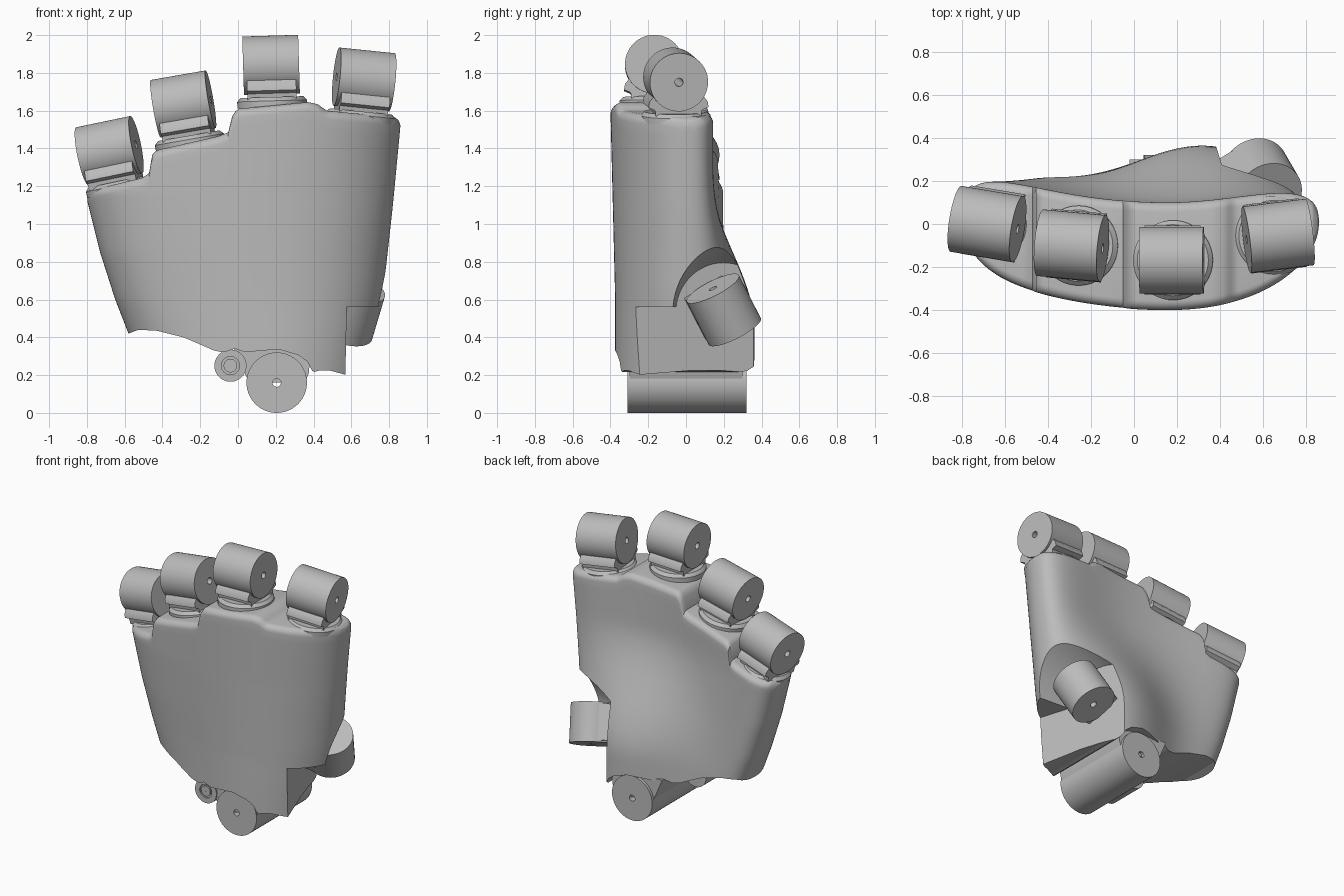
import bpy, bmesh, math
from mathutils import Vector, Matrix

cube = bpy.data.objects.get("Cube")
if cube:
    bpy.data.objects.remove(cube)

grey = bpy.data.materials.new("plain_grey")
grey.use_nodes = True
grey.diffuse_color = (0.5, 0.5, 0.5, 1)
grey.node_tree.nodes["Principled BSDF"].inputs["Base Color"].default_value = (0.5, 0.5, 0.5, 1)


def finish(name, bm, matrix=Matrix(), angle=35):
    bmesh.ops.remove_doubles(bm, verts=bm.verts, dist=0.0005)
    bmesh.ops.recalc_face_normals(bm, faces=bm.faces)
    mesh = bpy.data.meshes.new(name)
    bm.to_mesh(mesh)
    bm.free()
    mesh.materials.append(grey)
    obj = bpy.data.objects.new(name, mesh)
    bpy.context.collection.objects.link(obj)
    obj.matrix_world = matrix
    smooth(obj, angle)
    return obj


def smooth(obj, angle):
    bpy.ops.object.select_all(action='DESELECT')
    obj.select_set(True)
    bpy.context.view_layer.objects.active = obj
    bpy.ops.object.shade_smooth_by_angle(angle=math.radians(angle))


def frame(center, axis, side=(0, 1, 0)):
    # local X along the axis, local Y as close to the side direction as possible
    x = Vector(axis).normalized()
    z = x.cross(Vector(side)).normalized()
    m = Matrix((x, z.cross(x), z)).transposed().to_4x4()
    m.translation = center
    return m


def lathe(name, profile, matrix, n=56):
    # profile of (radius, position) turned around local X, closed as a loop
    bm = bmesh.new()
    rings = []
    for r, p in profile:
        rings.append([bm.verts.new((p, r * math.cos(i * math.tau / n), r * math.sin(i * math.tau / n)))
                      for i in range(n)])
    for a, b in zip(rings, rings[1:] + rings[:1]):
        for i in range(n):
            j = (i + 1) % n
            bm.faces.new((a[i], a[j], b[j], b[i]))
    return finish(name, bm, matrix)


def tube(name, matrix, r, half, hole=0.022):
    return lathe(name, [(hole, -half), (r, -half), (r, half), (hole, half)], matrix)


def prism(name, outline, x0, x1, matrix=Matrix()):
    # (y, z) outline extruded along local X
    bm = bmesh.new()
    a = [bm.verts.new((x0, y, z)) for y, z in outline]
    b = [bm.verts.new((x1, y, z)) for y, z in outline]
    bm.faces.new(a)
    bm.faces.new(b)
    for i in range(len(a)):
        j = (i + 1) % len(a)
        bm.faces.new((a[i], a[j], b[j], b[i]))
    return finish(name, bm, matrix)


def mirrored(half):
    return half + [(-y, z) for y, z in reversed(half)]


def interp(points, x):
    if x <= points[0][0]:
        return points[0][1]
    for (x0, y0), (x1, y1) in zip(points, points[1:]):
        if x <= x1:
            return y0 + (y1 - y0) * (x - x0) / (x1 - x0)
    return points[-1][1]


# Palm: stepped knuckle line, arched wrist line, tapering sides
TOP = [(-.81, 1.12), (-.8, 1.155), (-.77, 1.18), (-.5, 1.245), (-.465, 1.27), (-.457, 1.36), (-.43, 1.39),
       (-.1, 1.465), (-.04, 1.49), (-.03, 1.58), (0, 1.61), (.37, 1.645), (.42, 1.635), (.47, 1.6),
       (.83, 1.565), (.85, 1.55), (.86, 1.52)]
BOTTOM = [(-.58, .42), (-.52, .44), (-.43, .435), (-.3, .4), (-.15, .33), (-.1, .32), (-.04, .34), (.02, .32),
          (.1, .33), (.2, .335), (.3, .305), (.35, .27), (.38, .215), (.42, .225), (.47, .225), (.57, .2), (.7, .19)]
LEFT = [(.2, -.52), (.42, -.58), (.6, -.65), (.85, -.73), (1.17, -.81)]
RIGHT = [(.2, .7), (.65, .77), (1.1, .82), (1.52, .86)]


def section(s, z, inset):
    # front and back points of the palm at width fraction s and height z
    u = 2 * s - 1
    x = interp(LEFT, z) * (1 - s) + interp(RIGHT, z) * s
    curl, power = (.18, 4.2) if u > .15 else (.115, 6)
    middle = -.15 + curl * ((u - .15) / .9) ** 2
    round_end = max(0, 1 - abs(u) ** power) ** (1 / 2.2)
    half = .25 * round_end
    k = min(1, max(0, (1.3 - z) / .85))
    bulge = .258 * k * k * (3 - 2 * k) * math.exp(-((x - .28) / .45) ** 2) * round_end
    front = middle - half + .025 * min(1, max(0, 1.6 - z)) * round_end
    back = middle + half + bulge
    inset = min(inset, (back - front) / 2)
    return Vector((x, front + inset, z)), Vector((x, back - inset, z))


bm = bmesh.new()
COLS, ROWS, ARC, R = 140, 26, 6, .045
columns = []
for c in range(COLS + 1):
    s = (1 - math.cos(math.pi * c / COLS)) / 2
    low = interp(BOTTOM, -.58 + 1.28 * s)
    high = interp(TOP, -.81 + 1.67 * s)
    levels = [(low + (high - R - low) * i / ROWS, 0) for i in range(ROWS + 1)]
    for i in range(1, ARC + 1):
        a = math.pi / 2 * i / ARC
        levels.append((high - R + R * math.sin(a), R * (1 - math.cos(a))))
    pairs = [section(s, z, d) for z, d in levels]
    # each column is a closed loop: up the front, down the back
    loop = [p[0] for p in pairs] + [p[1] for p in reversed(pairs)]
    columns.append([bm.verts.new(p) for p in loop])
for a, b in zip(columns, columns[1:]):
    for i in range(len(a)):
        j = (i + 1) % len(a)
        bm.faces.new((a[i], b[i], b[j], a[j]))
bmesh.ops.dissolve_degenerate(bm, edges=bm.edges, dist=.0005)
palm = finish("palm", bm)

# Thumb pocket: flat wall turned toward the back, under a flared arch
outward = Vector((.955, .296, 0))
pocket = frame((.57, -.25, 0), outward)
cone = bmesh.new()
bmesh.ops.create_cone(cone, cap_ends=True, segments=64, radius1=.265, radius2=.61, depth=.9)
cone_place = pocket @ Matrix.Translation((.45, .47, .53)) @ Matrix.Rotation(math.pi / 2, 4, 'Y')
cutters = [prism("pocket_cutter", [(-1, -.1), (1, -.1), (1, .56), (-1, .56)], 0, .9, pocket),
           finish("arch_cutter", cone, cone_place)]
for cutter in cutters:
    cutter.hide_render = True
    mod = palm.modifiers.new("pocket", 'BOOLEAN')
    mod.operation = 'DIFFERENCE'
    mod.solver = 'EXACT'
    mod.object = cutter
    bpy.context.view_layer.objects.active = palm
    bpy.ops.object.modifier_apply(modifier=mod.name)
    bpy.data.objects.remove(cutter)
smooth(palm, 38)

# Neck outline: a lip under the barrel with a groove below it
NECK = mirrored([(.12, -.19), (.125, -.15), (.16, -.135), (.155, -.105), (.135, -.08)])

# Knuckles: barrel, neck and round collar for each finger
FINGERS = [("little", (-.682, 0, 1.39), (.96, -.16, .2)),
           ("ring", (-.29, -.1, 1.635), (.98, -.09, .17)),
           ("middle", (.175, -.168, 1.842), (1, 0, .03)),
           ("index", (.668, -.055, 1.765), (.98, .12, -.1))]
for name, center, axis in FINGERS:
    m = frame(center, axis)
    tube(name + "_knuckle", m, .155, .148)
    prism(name + "_neck", NECK, -.13, .13, m)
    up = m.to_3x3() @ Vector((0, 0, 1))
    base = Vector(center) - up * .2
    size = .165 if name == "little" else .185
    lathe(name + "_collar", [(.001, -.025), (size, -.025), (size, .01), (size - .02, .03), (.001, .03)],
          frame(base, up))

# Thumb joint: barrel and neck standing out from the pocket wall
thumb_axis = Vector((.07, -.12, .235))
thumb = frame((.595, .2, .545), thumb_axis, outward.cross(thumb_axis))
tube("thumb_joint", thumb, .155, .132)
prism("thumb_neck", mirrored([(.11, -.2), (.14, -.07)]), -.12, .12, thumb)

# Wrist barrel, the saddle joining it to the palm, and the small hinge boss beside it
tube("wrist_barrel", frame((.205, .005, .16), (0, 1, 0), (1, 0, 0)), .16, .315)
to_front = (0, -1, 0)
prism("wrist_saddle", [(-.02, .34), (.04, .2), (.06, .16), (.355, .16), (.375, .21), (.385, .34)],
      -.3, .3, frame((0, 0, 0), to_front, (1, 0, 0)))
lathe("wrist_boss", [(.001, -.13), (.085, -.13), (.085, .13), (.048, .13), (.048, .12), (.036, .12),
                     (.036, .13), (.001, .13)], frame((-.04, -.18, .25), to_front, (1, 0, 0)))
